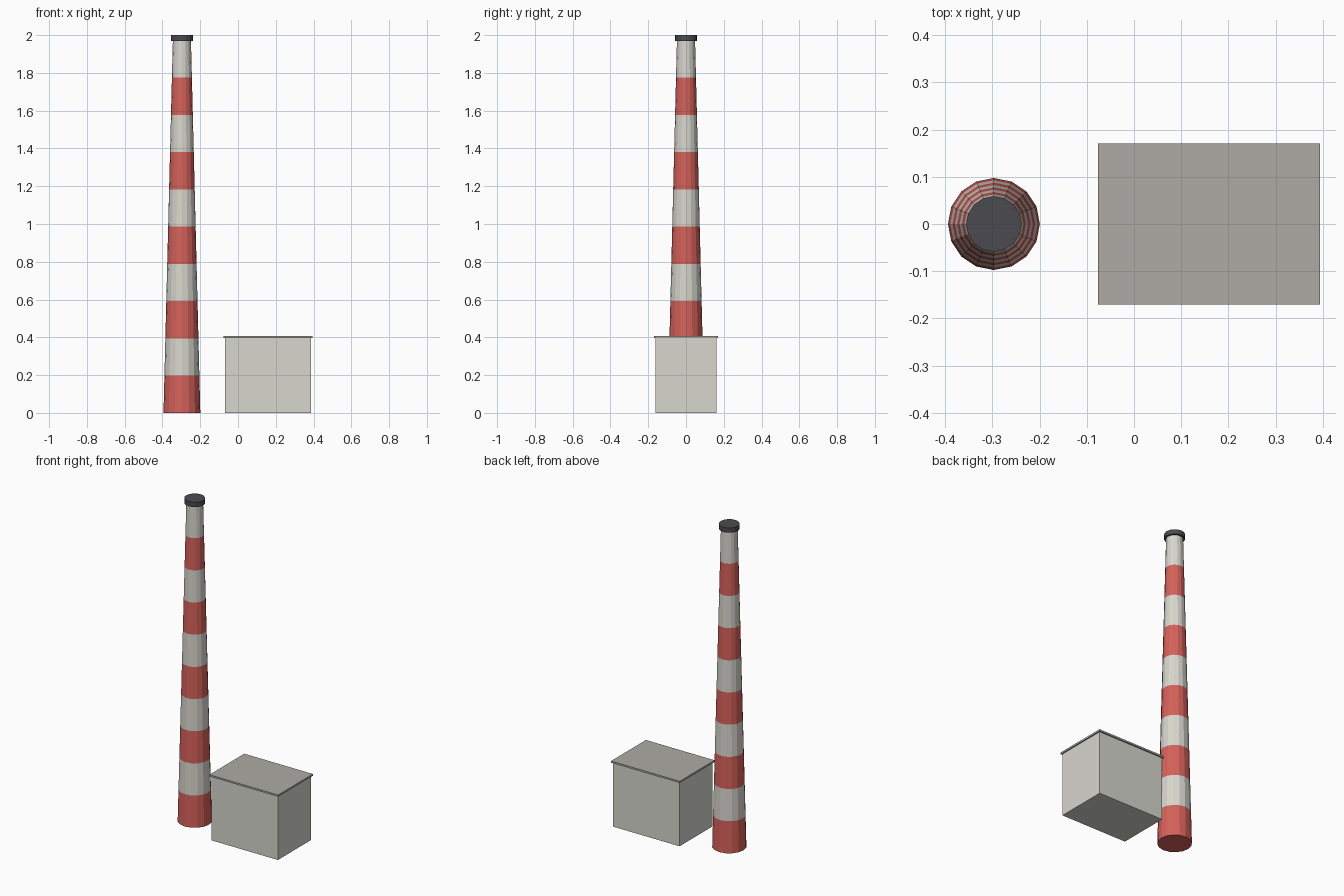
import bpy, bmesh, math

if "Cube" in bpy.data.objects:
    bpy.data.objects.remove(bpy.data.objects["Cube"])


def material(name, rgb):
    # sRGB 0-255 to linear diffuse colour
    lin = [((c / 255 + 0.055) / 1.055) ** 2.4 for c in rgb]
    m = bpy.data.materials.new(name)
    m.diffuse_color = (*lin, 1)
    m.use_nodes = True
    m.node_tree.nodes["Principled BSDF"].inputs["Base Color"].default_value = m.diffuse_color
    return m


WHITE = material("pale_grey", (215, 214, 206))
RED = material("stripe_red", (213, 97, 90))
ROOF = material("roof_grey", (172, 171, 163))
DARK = material("cap_dark", (75, 75, 80))


def finish(name, bm, mats):
    bmesh.ops.recalc_face_normals(bm, faces=bm.faces)
    me = bpy.data.meshes.new(name)
    bm.to_mesh(me)
    bm.free()
    for m in mats:
        me.materials.append(m)
    ob = bpy.data.objects.new(name, me)
    bpy.context.collection.objects.link(ob)
    return ob


def lathe(name, cx, profile, mats, rule=lambda i: 0, sides=16):
    # closed stack of rings; rule gives the material of each band
    bm = bmesh.new()
    rings = []
    for r, z in profile:
        rings.append([bm.verts.new((cx + r * math.cos(2 * math.pi * k / sides),
                                    r * math.sin(2 * math.pi * k / sides), z))
                      for k in range(sides)])
    for i, (a, b) in enumerate(zip(rings, rings[1:])):
        for k in range(sides):
            n = (k + 1) % sides
            f = bm.faces.new((a[k], a[n], b[n], b[k]))
            f.material_index = rule(i)
    bm.faces.new(rings[0][::-1]).material_index = rule(0)
    bm.faces.new(rings[-1]).material_index = rule(len(profile) - 2)
    return finish(name, bm, mats)


def box(name, cx, sx, sy, z0, z1, mat):
    bm = bmesh.new()
    bmesh.ops.create_cube(bm, size=1)
    for v in bm.verts:
        v.co = (cx + v.co.x * sx, v.co.y * sy, z0 + (v.co.z + 0.5) * (z1 - z0))
    return finish(name, bm, [mat])


# tapered chimney with ten alternating stripes
BANDS, TOP, X = 10, 1.972, -0.297
lathe("chimney", X,
      [(0.0975 + (0.048 - 0.0975) * i / BANDS, TOP * i / BANDS) for i in range(BANDS + 1)],
      [RED, WHITE], lambda i: i % 2)

# dark rim on top
lathe("chimney_cap", X, [(0.059, 1.97), (0.059, 2.0)], [DARK])

# building and its overhanging roof slab
box("building", 0.159, 0.457, 0.325, 0, 0.397, WHITE)
box("roof", 0.159, 0.471, 0.341, 0.397, 0.408, ROOF)
